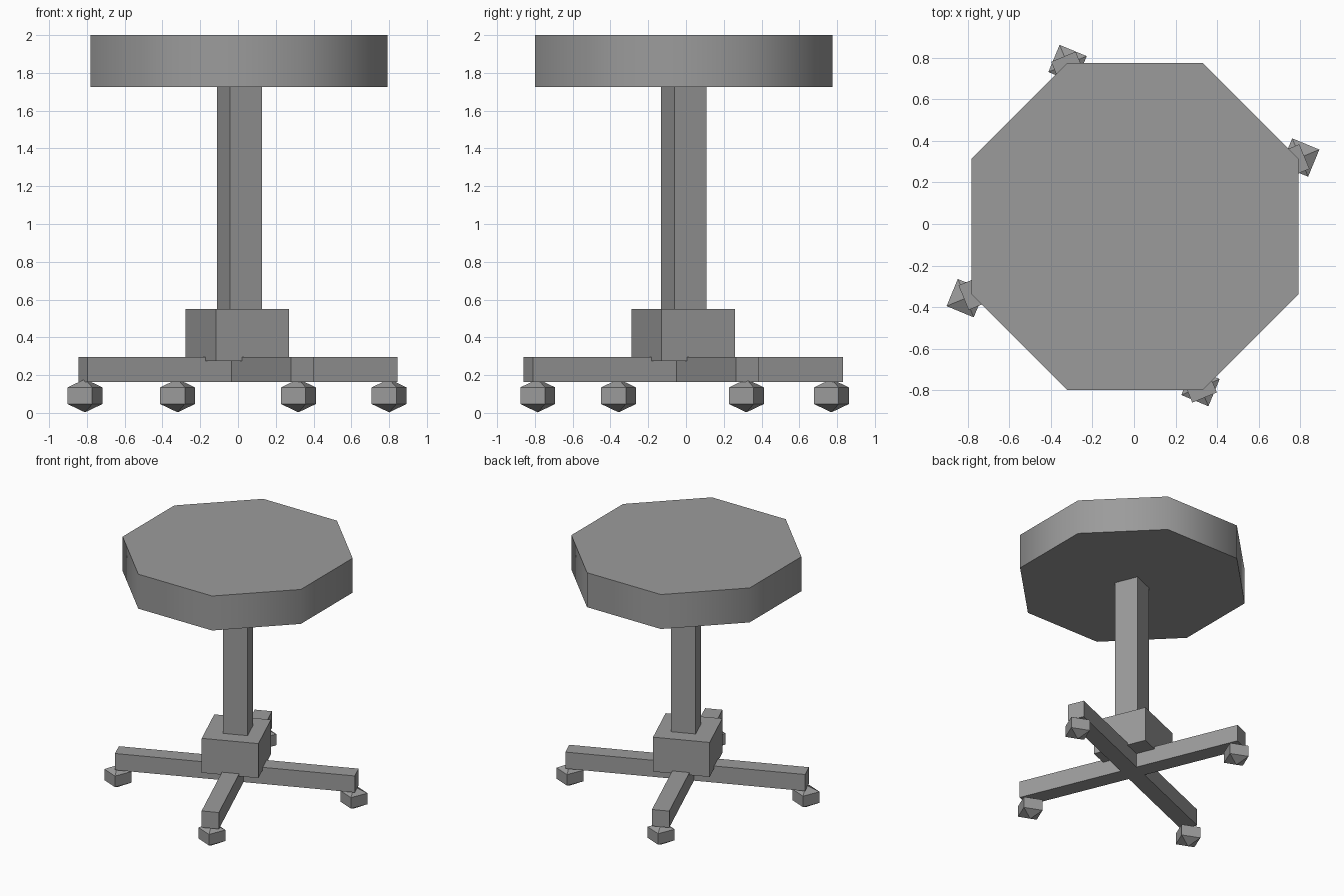
import bpy
import bmesh
from math import radians, cos, pi
from mathutils import Matrix

cube = bpy.data.objects.get("Cube")
if cube:
    bpy.data.objects.remove(cube, do_unlink=True)

TURN = radians(22.5)

grey = bpy.data.materials.new("plain_grey")
grey.use_nodes = True
grey.diffuse_color = (0.33, 0.33, 0.33, 1)
grey.node_tree.nodes["Principled BSDF"].inputs["Base Color"].default_value = grey.diffuse_color


def finish(name, bm, location, turn):
    bmesh.ops.recalc_face_normals(bm, faces=bm.faces)
    mesh = bpy.data.meshes.new(name)
    bm.to_mesh(mesh)
    bm.free()
    mesh.materials.append(grey)
    obj = bpy.data.objects.new(name, mesh)
    obj.location = location
    obj.rotation_euler.z = turn
    bpy.context.collection.objects.link(obj)
    return obj


def block(name, half_x, half_y, bottom, top, x=0.0, y=-0.015):
    bm = bmesh.new()
    size = (2 * half_x, 2 * half_y, top - bottom)
    bmesh.ops.create_cube(bm, size=1, matrix=Matrix.Diagonal((*size, 1)))
    return finish(name, bm, (x, y, (bottom + top) / 2), TURN)


# Octagonal seat, softly shaded round its rim
bm = bmesh.new()
radius = 0.787 / cos(pi / 8)
bmesh.ops.create_cone(bm, cap_ends=True, segments=8, radius1=radius, radius2=radius,
                      depth=0.275, matrix=Matrix.Rotation(pi / 8, 4, "Z"))
seat = finish("seat", bm, (0.005, -0.012, 1.8625), 0)
bpy.ops.object.select_all(action="DESELECT")
seat.select_set(True)
bpy.context.view_layer.objects.active = seat
bpy.ops.object.shade_smooth_by_angle(angle=radians(50))

# Column and hub
block("column", 0.092, 0.092, 0.5, 1.73, 0.008, -0.012)
block("hub", 0.21, 0.21, 0.275, 0.55, -0.004)

# Crossed base legs, joined into one cross
cross = bmesh.new()
ARM, LONG = 0.064, 0.888
outline = []
for i in range(4):
    spin = Matrix.Rotation(i * pi / 2, 4, "Z")
    for x, y in ((LONG, -ARM), (LONG, ARM), (ARM, ARM)):
        outline.append(cross.verts.new(spin @ Matrix.Translation((x, y, 0)).translation))
base = cross.faces.new(outline)
raised = bmesh.ops.extrude_face_region(cross, geom=[base])["geom"]
bmesh.ops.translate(cross, vec=(0, 0, 0.132),
                    verts=[v for v in raised if isinstance(v, bmesh.types.BMVert)])
finish("leg_cross", cross, (0, -0.015, 0.163), TURN)


# Casters: four-sided drums with pointed ends
def caster(name, x, y):
    bm = bmesh.new()
    bmesh.ops.create_cone(bm, cap_ends=True, segments=4, radius1=0.1, radius2=0.1, depth=0.088,
                          matrix=Matrix.Rotation(pi / 4, 4, "Z") @ Matrix.Rotation(pi / 4, 4, "Z"))
    caps = [f for f in bm.faces if abs(f.normal.z) > 0.9]
    for face in caps:
        up = 1 if face.calc_center_median().z > 0 else -1
        tip = bmesh.ops.poke(bm, faces=[face])["verts"][0]
        tip.co.z += 0.044 * up
    finish(name, bm, (x, y, 0.091), TURN)


for name, x, y in (("left", 0.80, 0.32), ("right", -0.81, -0.357),
                   ("front", 0.32, -0.785), ("back", -0.32, 0.77)):
    caster(name + "_caster", x, y)
